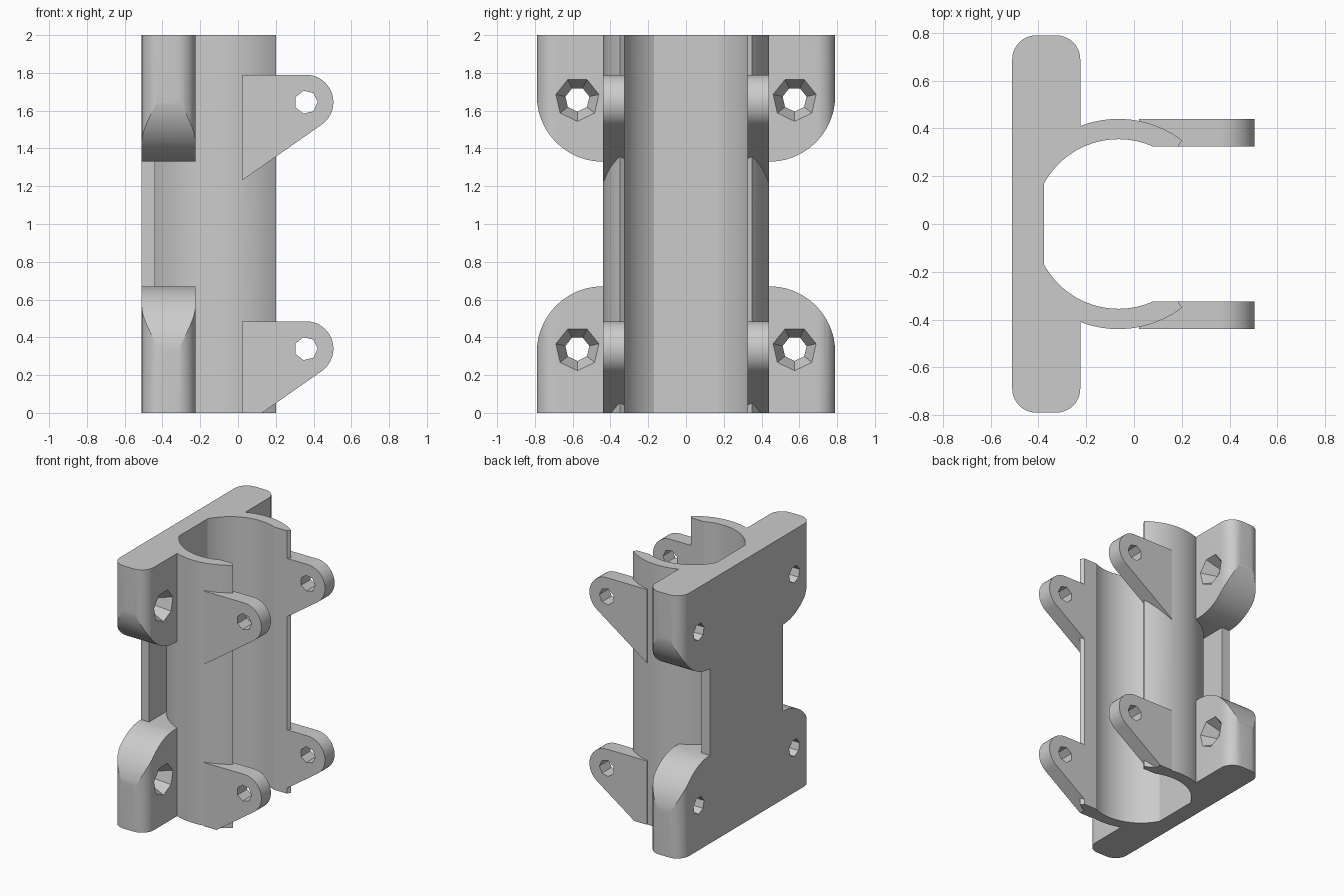
import bpy
import bmesh
from math import cos, sin, pi, radians, sqrt, asin

cube = bpy.data.objects.get("Cube")
if cube:
    bpy.data.objects.remove(cube, do_unlink=True)

grey = bpy.data.materials.new("plain_grey")
grey.use_nodes = True
grey.diffuse_color = (0.6, 0.6, 0.6, 1)
grey.node_tree.nodes["Principled BSDF"].inputs["Base Color"].default_value = (0.6, 0.6, 0.6, 1)

# Main dimensions
TUBE_X, OUTER, BORE = -0.065, 0.44, 0.355
BACK, FRONT, WAIST_FRONT = -0.51, -0.225, -0.44
SLOT, HEIGHT, HALF_WIDTH = 0.325, 2.0, 0.79
PLACE = {
    "x": lambda u, v, w: (w, u, v),
    "y": lambda u, v, w: (u, w, v),
    "z": lambda u, v, w: (u, v, w),
}


def arc(cu, cv, r, start, end, n):
    """Points along an arc, angles in radians."""
    steps = [start + (end - start) * i / n for i in range(n + 1)]
    return [(cu + r * cos(a), cv + r * sin(a)) for a in steps]


def heptagon(cu, cv, r, start):
    return arc(cu, cv, r, start, start + 2 * pi, 7)[:-1]


def loft(name, ring, axis, lo, hi, end_ring=None):
    """Solid between a profile at lo and a profile at hi along an axis."""
    bm = bmesh.new()
    a = [bm.verts.new(PLACE[axis](u, v, lo)) for u, v in ring]
    b = [bm.verts.new(PLACE[axis](u, v, hi)) for u, v in (end_ring or ring)]
    bm.faces.new(a)
    bm.faces.new(b)
    n = len(a)
    for i in range(n):
        j = (i + 1) % n
        bm.faces.new((a[i], a[j], b[j], b[i]))
    bmesh.ops.recalc_face_normals(bm, faces=bm.faces)
    mesh = bpy.data.meshes.new(name)
    bm.to_mesh(mesh)
    bm.free()
    mesh.materials.append(grey)
    obj = bpy.data.objects.new(name, mesh)
    bpy.context.collection.objects.link(obj)
    return obj


def combine(target, other, operation):
    """Apply a boolean and remove the helper."""
    mod = target.modifiers.new("boolean", "BOOLEAN")
    mod.operation, mod.solver, mod.object = operation, "EXACT", other
    bpy.ops.object.select_all(action="DESELECT")
    bpy.context.view_layer.objects.active = target
    target.select_set(True)
    bpy.ops.object.modifier_apply(modifier=mod.name)
    bpy.data.objects.remove(other, do_unlink=True)


def rectangle(u0, v0, u1, v1):
    return [(u0, v0), (u1, v0), (u1, v1), (u0, v1)]


# Open tube, solid until the bore is cut; its lips are slightly slanted
lip = asin(0.35 / OUTER)
outline = arc(TUBE_X, 0, OUTER, lip, 2 * pi - lip, 80)
outline += [(0.18, -0.32), (0.18, 0.32)]
bracket = loft("clamp_bracket", outline, "z", 0, HEIGHT)

# Thin back plate at the waist
waist = loft("waist_plate", rectangle(BACK, -OUTER, WAIST_FRONT, OUTER), "z", 0.5, 1.5)
combine(bracket, waist, "UNION")

# Thick mounting flanges: rounded plan crossed with a rounded side outline
r = 0.1
plan = []
for cx, cy, a in ((FRONT - r, HALF_WIDTH - r, 0), (BACK + r, HALF_WIDTH - r, pi / 2),
                  (BACK + r, r - HALF_WIDTH, pi), (FRONT - r, r - HALF_WIDTH, 3 * pi / 2)):
    plan += arc(cx, cy, r, a, a + pi / 2, 8)
big = HALF_WIDTH - OUTER
side = [(-0.85, -0.1), (0.85, -0.1), (0.85, 0.32)]
side = [(-HALF_WIDTH, -0.1), (HALF_WIDTH, -0.1)]
side += arc(OUTER, 0.32, big, 0, pi / 2, 24) + arc(-OUTER, 0.32, big, pi / 2, pi, 24)
for upper in (False, True):
    flange = loft("mounting_flange", plan, "z", 0, HEIGHT)
    shape = [(y, HEIGHT - z if upper else z) for y, z in side]
    combine(flange, loft("flange_outline", shape, "x", -0.7, 0), "INTERSECT")
    combine(bracket, flange, "UNION")

# Hinge ears: round nose with a sloping underside
ear_r, ear_x, root, slope = 0.145, 0.36, 0.02, radians(35)
for z in (0.34, 1.645):
    nose = arc(ear_x, z, ear_r, slope - pi / 2, pi / 2, 20)
    tx, tz = nose[0]
    foot = tz - (tx - root) * sin(slope) / cos(slope)
    if foot < 0:
        start = [(root, 0), (root - foot * cos(slope) / sin(slope), 0)]
    else:
        start = [(root, foot)]
    ear = start + nose + [(root, z + ear_r)]
    for s in (-1, 1):
        combine(bracket, loft("hinge_ear", ear, "y", s * 0.31, s * OUTER), "UNION")

# Bore with a flat back and a straight slot out of the front
flat = asin(0.17 / BORE)
mouth = asin(SLOT / BORE)
bore = arc(TUBE_X, 0, BORE, mouth, pi - flat, 40)
bore += arc(TUBE_X, 0, BORE, pi + flat, 2 * pi - mouth, 40)
bore += [(0.8, -SLOT), (0.8, SLOT)]
combine(bracket, loft("bore_cutter", bore, "z", -0.2, HEIGHT + 0.2), "DIFFERENCE")

# Seven-sided pin holes in the ears and countersunk screw holes in the flanges
for z in (0.34, 1.645):
    pin = loft("pin_cutter", heptagon(ear_x, z, 0.062, 0), "y", -0.7, 0.7)
    combine(bracket, pin, "DIFFERENCE")
for z in (0.34, 1.66):
    for y in (-0.575, 0.575):
        small = heptagon(y, z, 0.065, -pi / 2)
        wide = heptagon(y, z, 0.129, -pi / 2)
        combine(bracket, loft("screw_cutter", small, "x", -0.7, -0.3), "DIFFERENCE")
        combine(bracket, loft("sink_cutter", small, "x", -0.33, -0.2, wide), "DIFFERENCE")

# Smooth the curved walls and keep the edges crisp
bpy.ops.object.select_all(action="DESELECT")
bracket.select_set(True)
bpy.context.view_layer.objects.active = bracket
bpy.ops.object.shade_smooth_by_angle(angle=radians(12))
